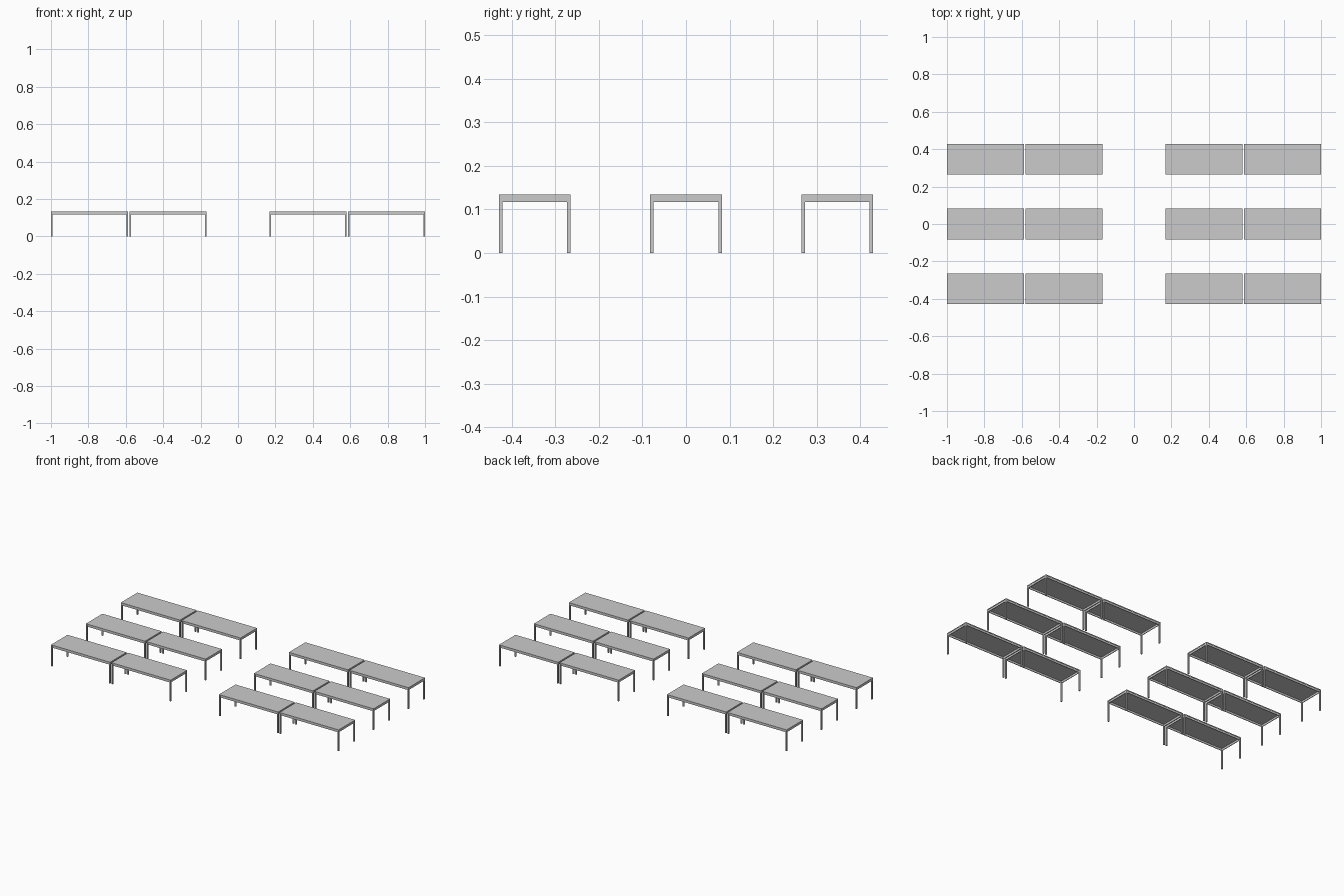
import bpy

if "Cube" in bpy.data.objects:
    bpy.data.objects.remove(bpy.data.objects["Cube"])

L, W, H = 0.411, 0.164, 0.134      # table length, depth, height
LEG = 0.008                        # square leg width
TOP = 0.005                        # top thickness
RAIL_LOW, RAIL_T = 0.117, 0.004    # apron underside height and thickness


def box(name, lo, hi):
    bpy.ops.mesh.primitive_cube_add(size=1, location=[(a + b) / 2 for a, b in zip(lo, hi)])
    ob = bpy.context.object
    ob.name = name
    ob.scale = [b - a for a, b in zip(lo, hi)]
    return ob


def table(cx, cy):
    x, y, under = L / 2, W / 2, H - TOP
    # top board
    box("table_top", (cx - x, cy - y, under), (cx + x, cy + y, H))
    for s in (-1, 1):
        # long and short apron rails between the legs
        ya, yb = sorted((cy + s * (y - 0.002), cy + s * (y - 0.002 - RAIL_T)))
        box("long_rail", (cx - x + LEG, ya, RAIL_LOW), (cx + x - LEG, yb, under))
        xa, xb = sorted((cx + s * (x - 0.002), cx + s * (x - 0.002 - RAIL_T)))
        box("short_rail", (xa, cy - y + LEG, RAIL_LOW), (xb, cy + y - LEG, under))
        # corner legs
        for t in (-1, 1):
            lx, ly = cx + s * (x - LEG / 2), cy + t * (y - LEG / 2)
            box("leg", (lx - LEG / 2, ly - LEG / 2, 0), (lx + LEG / 2, ly + LEG / 2, under))


# two blocks of three rows, two tables per row
for cy in (-0.347, 0, 0.347):
    for cx in (-0.7945, -0.3735, 0.3735, 0.7945):
        table(cx, cy)
